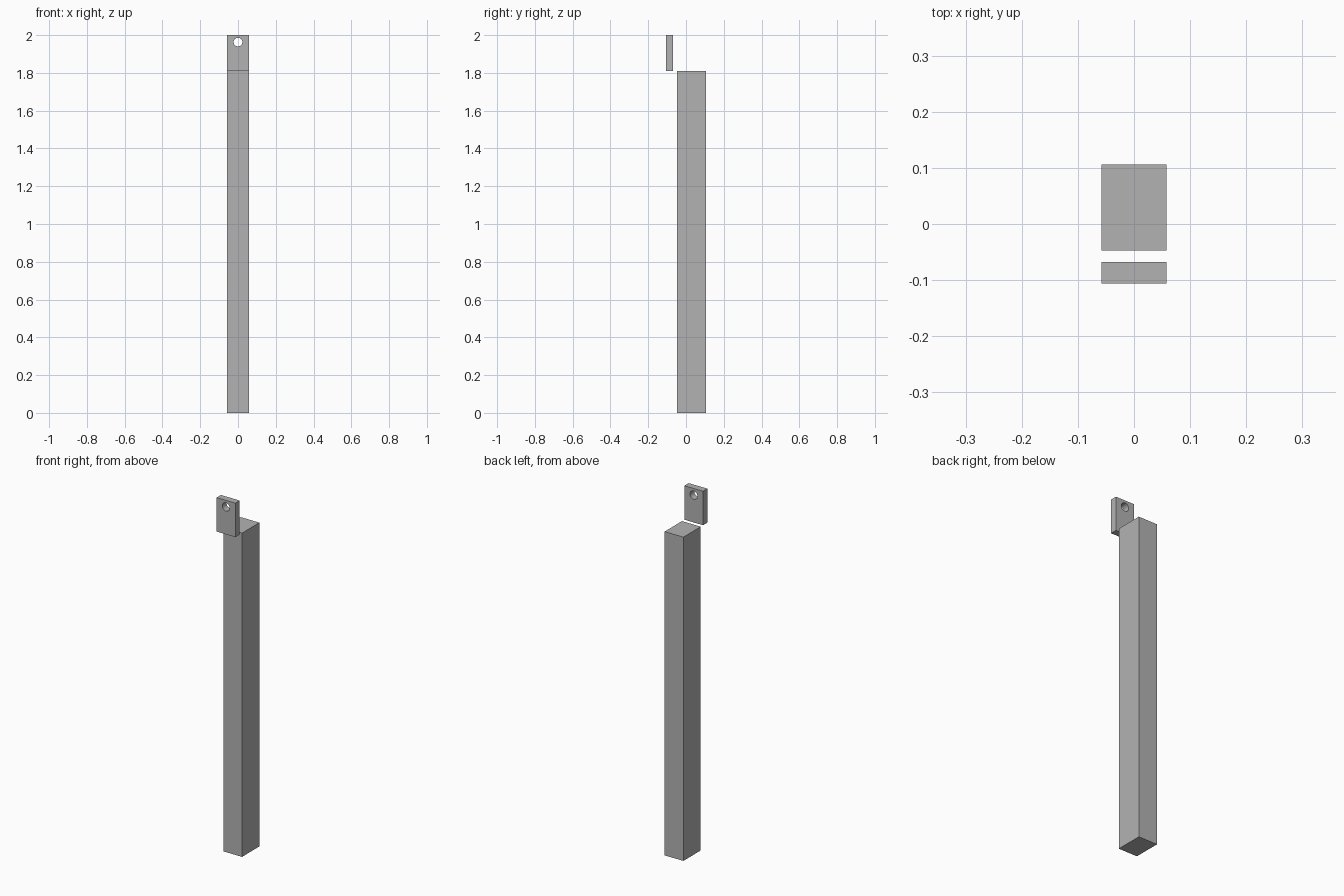
import bpy
import bmesh
from mathutils import Matrix, Vector

if "Cube" in bpy.data.objects:
    bpy.data.objects.remove(bpy.data.objects["Cube"], do_unlink=True)

grey = bpy.data.materials.new("plain grey")
grey.use_nodes = True
color = (0.45, 0.45, 0.45, 1)
grey.diffuse_color = color
grey.node_tree.nodes["Principled BSDF"].inputs["Base Color"].default_value = color

HALF_WIDTH = 0.058
HALF_DEPTH = 0.106
SPLIT_Z = 1.81


def add_object(name, bm):
    mesh = bpy.data.meshes.new(name)
    bm.to_mesh(mesh)
    bm.free()
    mesh.materials.append(grey)
    obj = bpy.data.objects.new(name, mesh)
    bpy.context.collection.objects.link(obj)
    return obj


def box(name, y0, y1, z0, z1):
    bm = bmesh.new()
    bmesh.ops.create_cube(bm, size=1)
    bmesh.ops.scale(bm, vec=Vector((2 * HALF_WIDTH, y1 - y0, z1 - z0)), verts=bm.verts)
    bmesh.ops.translate(bm, vec=Vector((0, (y0 + y1) / 2, (z0 + z1) / 2)), verts=bm.verts)
    return add_object(name, bm)


# Tall post and the separate hanging tab in front of its top
post = box("post", -0.047, HALF_DEPTH, 0, SPLIT_Z)
tab = box("mounting_tab", -HALF_DEPTH, -0.068, SPLIT_Z, 2)

# Round screw hole through the tab
bm = bmesh.new()
bmesh.ops.create_cone(bm, cap_ends=True, segments=32, radius1=0.023, radius2=0.023, depth=0.2,
                      matrix=Matrix.Translation((0, -0.087, 1.963)) @ Matrix.Rotation(1.5707963, 4, "X"))
cutter = add_object("hole_cutter", bm)
cutter.hide_render = True

cut = tab.modifiers.new("screw hole", "BOOLEAN")
cut.operation = "DIFFERENCE"
cut.solver = "EXACT"
cut.object = cutter
bpy.context.view_layer.objects.active = tab
tab.select_set(True)
bpy.ops.object.modifier_apply(modifier=cut.name)
bpy.data.objects.remove(cutter, do_unlink=True)
bpy.ops.object.shade_smooth_by_angle(angle=0.6)
